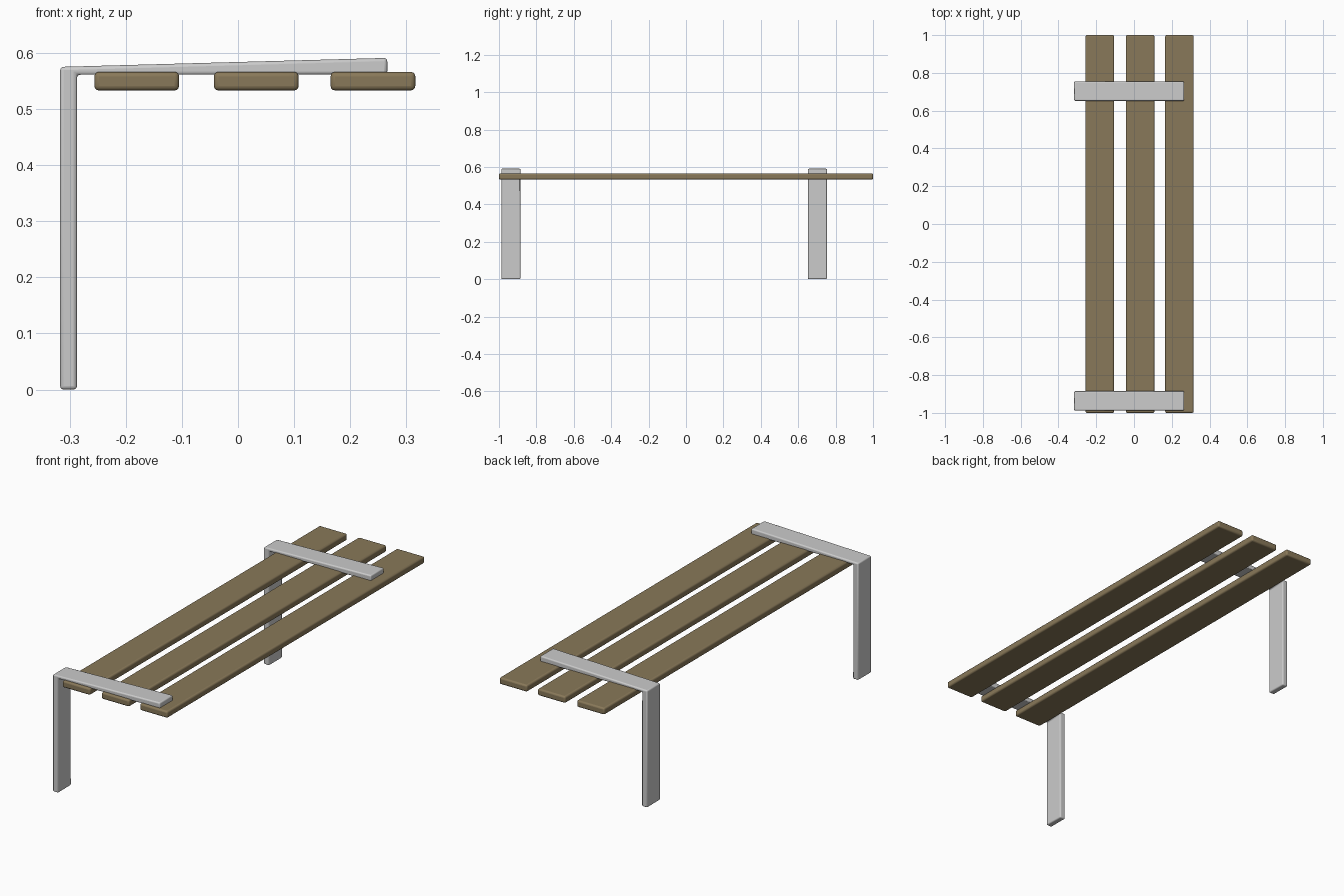
import bpy, bmesh

if "Cube" in bpy.data.objects:
    bpy.data.objects.remove(bpy.data.objects["Cube"])

wood = bpy.data.materials.new("wood")
wood.diffuse_color = (0.25, 0.19, 0.10, 1)
wood.use_nodes = True
wood.node_tree.nodes["Principled BSDF"].inputs["Base Color"].default_value = wood.diffuse_color


def extruded(name, profile, y0, y1, bevel, mat=None):
    """Extrude an XZ profile from y0 to y1 and round its edges."""
    bm = bmesh.new()
    face = bm.faces.new([bm.verts.new((x, y0, z)) for x, z in profile])
    ext = bmesh.ops.extrude_face_region(bm, geom=[face])
    verts = [g for g in ext["geom"] if isinstance(g, bmesh.types.BMVert)]
    bmesh.ops.translate(bm, verts=verts, vec=(0, y1 - y0, 0))
    bmesh.ops.recalc_face_normals(bm, faces=bm.faces)
    me = bpy.data.meshes.new(name)
    bm.to_mesh(me)
    bm.free()
    ob = bpy.data.objects.new(name, me)
    bpy.context.collection.objects.link(ob)
    if mat:
        me.materials.append(mat)
    mod = ob.modifiers.new("rounded_edges", "BEVEL")
    mod.width = bevel
    mod.segments = 3
    mod.limit_method = "ANGLE"
    bpy.ops.object.select_all(action="DESELECT")
    ob.select_set(True)
    bpy.context.view_layer.objects.active = ob
    bpy.ops.object.shade_smooth_by_angle()
    return ob


# Three seat planks running the full length
for name, x0 in (("back_plank", -0.256), ("middle_plank", -0.043), ("front_plank", 0.165)):
    x1 = x0 + 0.151
    extruded(name, [(x0, 0.533), (x1, 0.533), (x1, 0.566), (x0, 0.566)],
             -1, 1, 0.008, wood)

# Two L-shaped supports: upright leg with a thickening arm across the planks
bracket = [(-0.317, 0), (-0.287, 0), (-0.287, 0.561),
           (0.266, 0.561), (0.266, 0.591), (-0.317, 0.575)]
for name, y0 in (("near_support", -0.987), ("far_support", 0.652)):
    extruded(name, bracket, y0, y0 + 0.102, 0.006)
